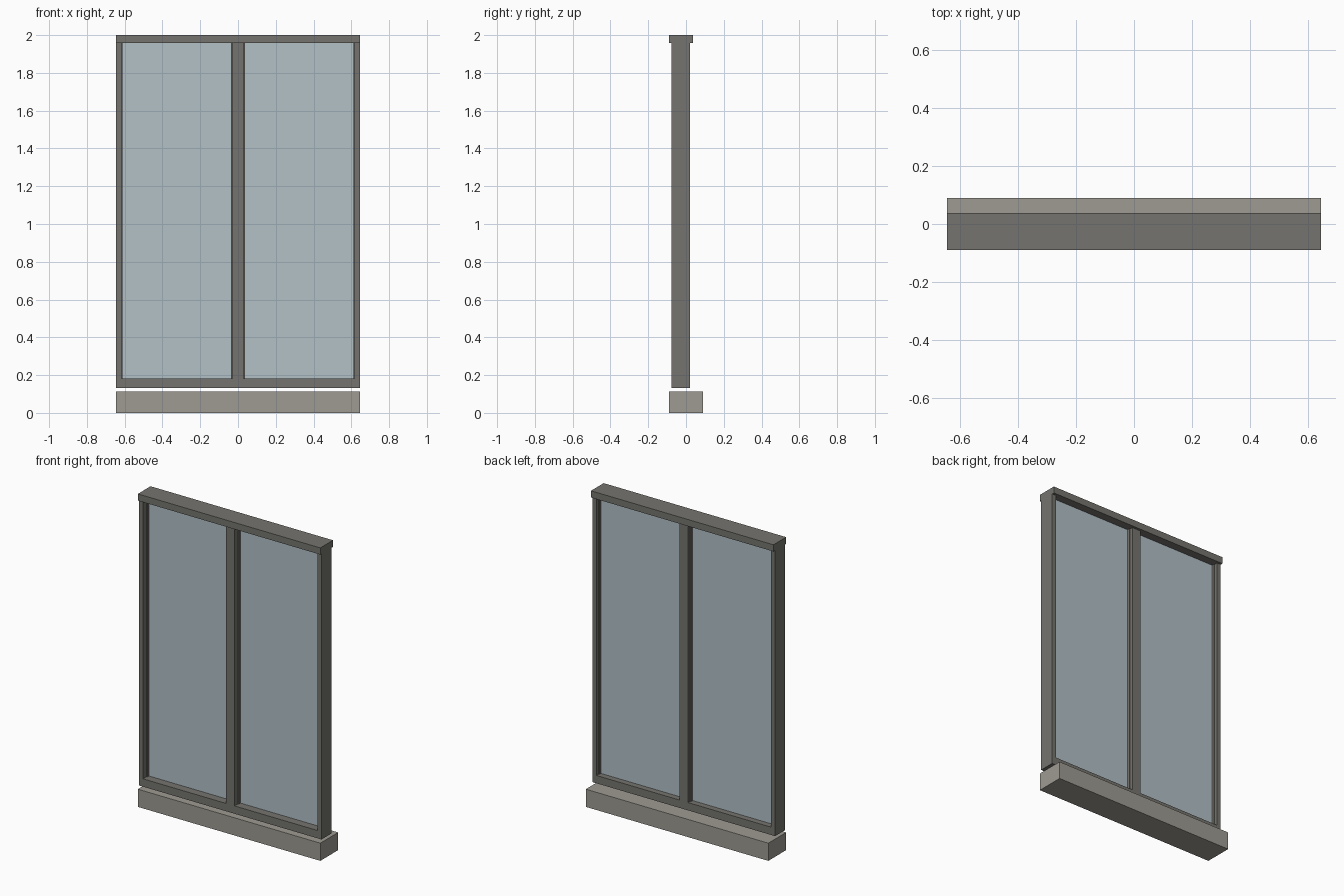
import bpy

if "Cube" in bpy.data.objects:
    bpy.data.objects.remove(bpy.data.objects["Cube"])


def material(name, rgb):
    m = bpy.data.materials.new(name)
    m.diffuse_color = (*rgb, 1.0)
    m.use_nodes = True
    m.node_tree.nodes["Principled BSDF"].inputs["Base Color"].default_value = m.diffuse_color
    return m


FRAME = material("dark grey frame", (0.178, 0.174, 0.156))
STONE = material("light grey sill", (0.342, 0.328, 0.287))
GLASS = material("pale blue glass", (0.445, 0.533, 0.565))


def box(name, x, y, z, mat):
    """Box from (min, max) ranges on each axis."""
    bpy.ops.mesh.primitive_cube_add(size=1, location=[(a + b) / 2 for a, b in (x, y, z)])
    ob = bpy.context.object
    ob.name = name
    ob.scale = [b - a for a, b in (x, y, z)]
    bpy.ops.object.transform_apply(location=False, rotation=False, scale=True)
    ob.data.materials.append(mat)
    return ob


W = 0.645                    # half width
DEPTH = (-0.078, 0.022)      # frame depth
STOP = (-0.042, 0.0)         # glazing stop depth
OPEN = (0.182, 1.957)        # opening height

# Sill, rails
box("base_sill", (-W, W), (-0.09, 0.09), (0, 0.113), STONE)
box("bottom_rail", (-W, W), DEPTH, (0.132, OPEN[0]), FRAME)
box("top_cap", (-W, W), (-0.09, 0.038), (OPEN[1], 2.0), FRAME)

# Centre post
box("centre_post", (-0.03, 0.03), DEPTH, OPEN, FRAME)

# Side posts, glazing stops and panes, mirrored left and right
for side, s in (("left", -1), ("right", 1)):
    def span(a, b):
        return tuple(sorted((s * a, s * b)))
    box(side + "_post", span(W - 0.028, W), DEPTH, OPEN, FRAME)
    box(side + "_outer_stop", span(W - 0.033, W - 0.028), STOP, OPEN, FRAME)
    box(side + "_inner_stop", span(0.03, 0.036), STOP, OPEN, FRAME)
    box(side + "_glass", span(0.036, W - 0.033), (-0.026, -0.016), OPEN, GLASS)
